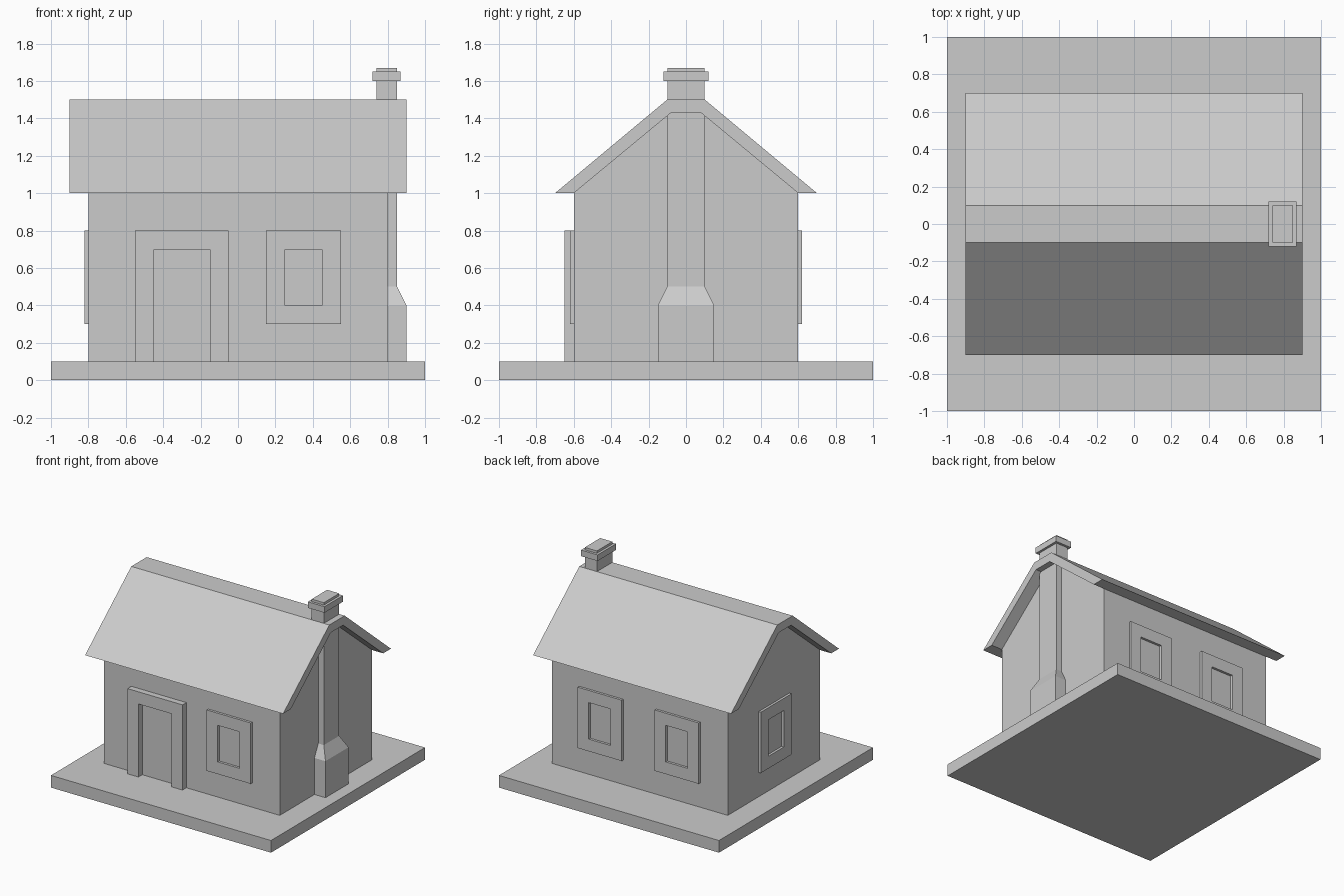
import bpy, bmesh
from math import pi
from mathutils import Matrix

if "Cube" in bpy.data.objects:
    bpy.data.objects.remove(bpy.data.objects["Cube"])


def finish(name, bm):
    bmesh.ops.recalc_face_normals(bm, faces=bm.faces)
    me = bpy.data.meshes.new(name)
    bm.to_mesh(me)
    bm.free()
    ob = bpy.data.objects.new(name, me)
    bpy.context.collection.objects.link(ob)
    return ob


def loft(name, rings):
    """Capped skin through rings with equal point counts."""
    bm = bmesh.new()
    loops = [[bm.verts.new(p) for p in r] for r in rings]
    n = len(loops[0])
    for a, b in zip(loops, loops[1:]):
        for i in range(n):
            j = (i + 1) % n
            bm.faces.new((a[i], a[j], b[j], b[i]))
    bm.faces.new(loops[0])
    bm.faces.new(loops[-1])
    return finish(name, bm)


def extrude_x(name, profile, x0, x1):
    return loft(name, [[(x, y, z) for y, z in profile] for x in (x0, x1)])


def rect(z, x0, x1, hy):
    return [(x0, -hy, z), (x1, -hy, z), (x1, hy, z), (x0, hy, z)]


def window(name, offset, wall, turn):
    """Raised window surround on a wall facing -y, turned about z."""
    bm = bmesh.new()

    def loop(hw, z0, z1, y):
        return [bm.verts.new((offset + x, y, z)) for x, z in
                ((-hw, z0), (hw, z0), (hw, z1), (-hw, z1))]
    loops = [loop(hw, z0, z1, y) for hw, z0, z1, y in (
        (0.2, 0.3, 0.8, -wall), (0.2, 0.3, 0.8, -wall - 0.02),
        (0.1, 0.4, 0.7, -wall - 0.02), (0.1, 0.4, 0.7, -wall))]
    for k in range(4):
        a, b = loops[k], loops[(k + 1) % 4]
        for i in range(4):
            j = (i + 1) % 4
            bm.faces.new((a[i], a[j], b[j], b[i]))
    bm.transform(Matrix.Rotation(turn, 4, 'Z'))
    return finish(name, bm)


# Ground slab
loft("base", [rect(0, -1, 1, 1), rect(0.1, -1, 1, 1)])

# Walls with gables reaching the underside of the roof
gable = [(0.6, 1.0), (0.08, 1.43), (-0.08, 1.43), (-0.6, 1.0)]
extrude_x("walls", [(-0.6, 0.1), (0.6, 0.1)] + gable, -0.8, 0.8)

# Roof shell with overhanging eaves
eaves = [(-0.7, 1.0), (-0.1, 1.5), (0.1, 1.5), (0.7, 1.0)]
extrude_x("roof", eaves + gable, -0.9, 0.9)

# Chimney: wide foot, sloped shoulder, stack, cap and top
loft("chimney", [rect(*r) for r in (
    (0.1, 0.74, 0.9, 0.15), (0.4, 0.74, 0.9, 0.15), (0.5, 0.74, 0.85, 0.1),
    (1.6, 0.74, 0.85, 0.1), (1.6, 0.72, 0.87, 0.12), (1.65, 0.72, 0.87, 0.12),
    (1.65, 0.74, 0.85, 0.1), (1.67, 0.74, 0.85, 0.1))])

# Door surround
arch = [(-0.55, 0.1), (-0.55, 0.8), (-0.05, 0.8), (-0.05, 0.1),
        (-0.15, 0.1), (-0.15, 0.7), (-0.45, 0.7), (-0.45, 0.1)]
loft("door_frame", [[(x, y, z) for x, z in arch] for y in (-0.65, -0.6)])

# Window surrounds
window("front_window", 0.35, 0.6, 0)
window("left_window", 0, 0.8, -pi / 2)
for side, off in (("left", 0.35), ("right", -0.35)):
    window("back_window_" + side, off, 0.6, pi)
